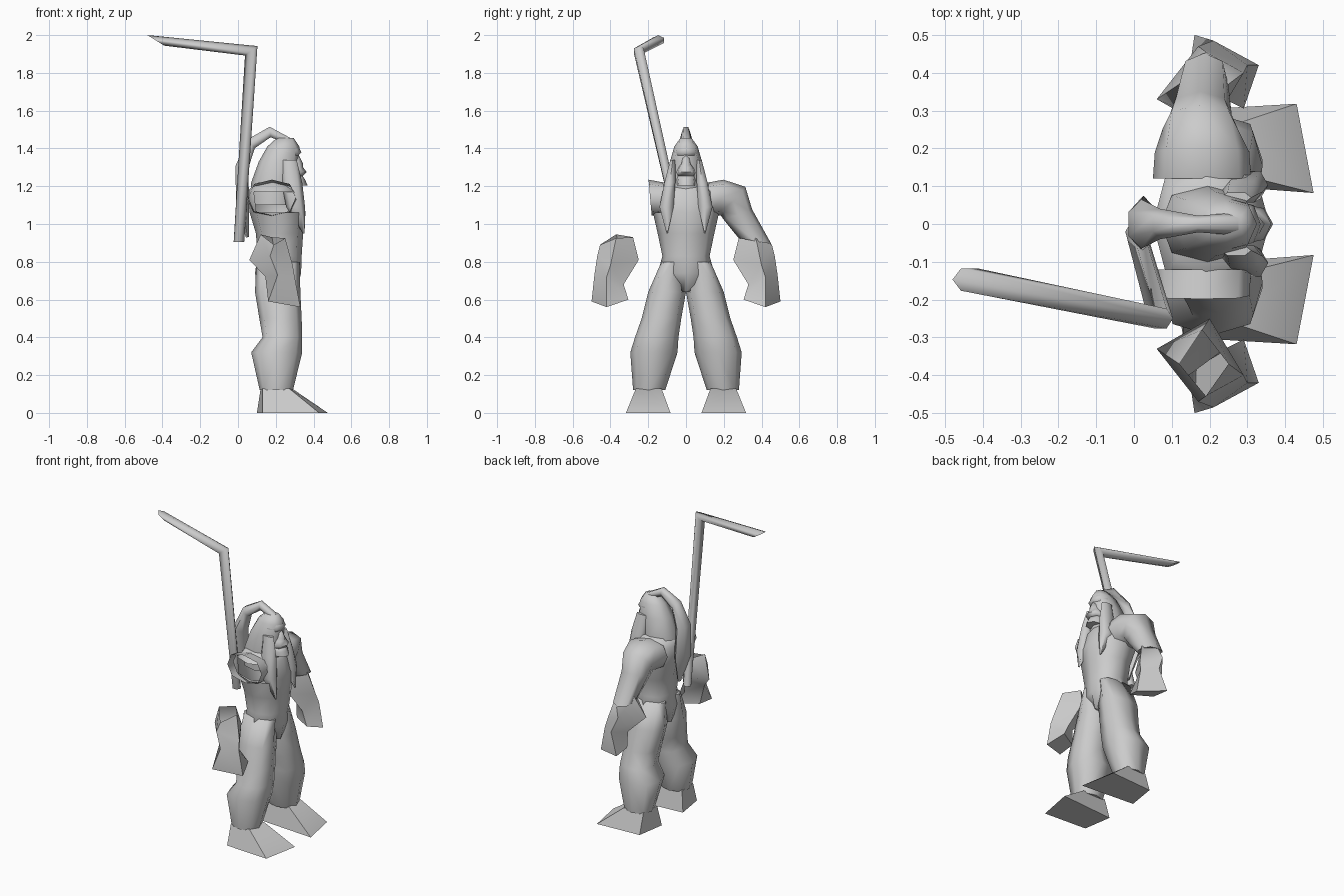
import bpy
import bmesh
from math import cos, sin, pi, radians, copysign
from mathutils import Vector

if "Cube" in bpy.data.objects:
    bpy.data.objects.remove(bpy.data.objects["Cube"], do_unlink=True)

GREY = (0.6, 0.6, 0.6, 1.0)
stone = bpy.data.materials.new("plain grey")
stone.use_nodes = True
stone.diffuse_color = GREY
stone.node_tree.nodes["Principled BSDF"].inputs["Base Color"].default_value = GREY


def finish(name, bm, angle=70):
    """Turn a bmesh into a shaded, coloured object."""
    bmesh.ops.recalc_face_normals(bm, faces=bm.faces[:])
    mesh = bpy.data.meshes.new(name)
    bm.to_mesh(mesh)
    bm.free()
    mesh.materials.append(stone)
    obj = bpy.data.objects.new(name, mesh)
    bpy.context.collection.objects.link(obj)
    bpy.ops.object.select_all(action="DESELECT")
    obj.select_set(True)
    bpy.context.view_layer.objects.active = obj
    bpy.ops.object.shade_smooth_by_angle(angle=radians(angle))


def skin(rings, cap_start=True, cap_end=True):
    """Join matching rings of points with quads."""
    bm = bmesh.new()
    loops = [[bm.verts.new(p) for p in ring] for ring in rings]
    for low, high in zip(loops, loops[1:]):
        for i in range(len(low)):
            j = (i + 1) % len(low)
            bm.faces.new((low[i], low[j], high[j], high[i]))
    if cap_start:
        bm.faces.new(loops[0])
    if cap_end:
        bm.faces.new(loops[-1])
    return bm


def soft(value, power):
    return copysign(abs(value) ** power, value)


def ovals(sections, sides=8, power=0.8):
    """Rings of points from centre, first axis, second axis."""
    turns = [2 * pi * i / sides for i in range(sides)]
    return [[c + u * soft(cos(a), power) + v * soft(sin(a), power) for a in turns]
            for c, u, v in sections]


def limb(rows, side=1, sides=8):
    """Rows of x, y, z, half depth, half width, tilt; side mirrors across y."""
    out = []
    for x, y, z, depth, width, tilt in rows:
        t = radians(tilt)
        out.append((Vector((x, y * side, z)), Vector((depth, 0, 0)),
                    Vector((0, width * cos(t) * side, width * sin(t)))))
    return ovals(out, sides)


def upright(rows):
    """Central rings from x, z, half depth, half width."""
    return limb([(x, 0, z, depth, width, 0) for x, z, depth, width in rows])


def mirrored(points, side):
    return [(x, y * side, z) for x, y, z in points]


# Torso, left open where the right arm is missing
torso = skin(upright([
    (0.21, 0.64, 0.1, 0.02),
    (0.212, 0.74, 0.122, 0.15),
    (0.22, 0.83, 0.117, 0.125),
    (0.22, 0.95, 0.125, 0.15),
    (0.21, 1.06, 0.148, 0.175),
    (0.19, 1.17, 0.14, 0.17),
    (0.19, 1.22, 0.1, 0.125),
]))
gap = [f for f in torso.faces
       if f.calc_center_median().y < -0.1 and 1.08 < f.calc_center_median().z < 1.18]
bmesh.ops.delete(torso, geom=gap, context="FACES")
finish("torso", torso)

# Legs and splayed feet
LEG = [
    (0.212, 0.075, 0.8, 0.115, 0.055, 0),
    (0.21, 0.1, 0.64, 0.12, 0.1, 0),
    (0.225, 0.13, 0.5, 0.112, 0.105, 0),
    (0.235, 0.155, 0.4, 0.105, 0.115, 0),
    (0.205, 0.17, 0.32, 0.135, 0.125, 0),
    (0.203, 0.195, 0.12, 0.088, 0.085, 0),
]
ANKLE = [(0.12, 0.13, 0.13), (0.13, 0.26, 0.13), (0.27, 0.265, 0.13), (0.285, 0.13, 0.13)]
SOLE = [(0.1, 0.11, 0), (0.13, 0.3, 0), (0.43, 0.318, 0), (0.475, 0.082, 0)]
for label, side in (("left", 1), ("right", -1)):
    finish(label + "_leg", skin(limb(LEG, side)))
    finish(label + "_foot", skin([mirrored(ANKLE, side), mirrored(SOLE, side)]))

# Left upper arm, and the hollow right shoulder it mirrors
UPPER_ARM = [
    (0.18, 0.12, 1.13, 0.13, 0.09, 90),
    (0.18, 0.19, 1.14, 0.125, 0.095, 85),
    (0.175, 0.25, 1.12, 0.1, 0.1, 50),
    (0.175, 0.275, 1.05, 0.085, 0.08, 20),
    (0.185, 0.365, 0.91, 0.065, 0.088, -10),
]
finish("left_upper_arm", skin(limb(UPPER_ARM), cap_start=False))
finish("right_shoulder", skin(limb(UPPER_ARM[:2], -1), cap_start=False, cap_end=False))

# Four-sided forearms and fists: back, outer, front, inner corners
FOREARM = [
    [(0.12, 0.37, 0.945), (0.19, 0.455, 0.89), (0.25, 0.37, 0.925), (0.18, 0.28, 0.93)],
    [(0.06, 0.33, 0.81), (0.17, 0.47, 0.83), (0.29, 0.4, 0.78), (0.2, 0.25, 0.81)],
    [(0.145, 0.4, 0.72), (0.21, 0.485, 0.73), (0.3, 0.42, 0.72), (0.24, 0.33, 0.68)],
    [(0.165, 0.38, 0.6), (0.16, 0.5, 0.59), (0.33, 0.42, 0.56), (0.29, 0.305, 0.6)],
]
finish("left_forearm", skin(FOREARM))
finish("right_forearm", skin([mirrored(ring, -1) for ring in FOREARM], cap_start=False))

# Head
finish("head", skin(upright([
    (0.19, 1.1, 0.12, 0.1),
    (0.195, 1.22, 0.125, 0.1),
    (0.215, 1.33, 0.105, 0.085),
    (0.24, 1.41, 0.085, 0.062),
    (0.25, 1.455, 0.045, 0.03),
])))
finish("brow", skin(upright([
    (0.25, 1.35, 0.06, 0.055),
    (0.26, 1.38, 0.075, 0.065),
    (0.25, 1.42, 0.065, 0.05),
])))
finish("muzzle", skin(upright([
    (0.27, 1.255, 0.075, 0.05),
    (0.28, 1.275, 0.083, 0.055),
    (0.27, 1.3, 0.075, 0.045),
    (0.27, 1.318, 0.075, 0.03),
    (0.26, 1.36, 0.065, 0.02),
])))
finish("jaw", skin(upright([
    (0.28, 1.205, 0.088, 0.05),
    (0.275, 1.235, 0.08, 0.055),
    (0.265, 1.258, 0.075, 0.05),
])))

# Long side locks ending in points on the chest
LOCK = [
    (0.27, 0.07, 1.34, 0.04, 0.015, 0),
    (0.285, 0.085, 1.22, 0.055, 0.032, 0),
    (0.305, 0.103, 1.09, 0.05, 0.042, 0),
    (0.348, 0.1, 0.95, 0.005, 0.003, 0),
]
for label, side in (("left", 1), ("right", -1)):
    finish(label + "_lock", skin(limb(LOCK, side, sides=6)))

# Ponytail arching from the crown down the back
TAIL = [
    (0.27, 1.44, 0.03, 0.02, 70),
    (0.17, 1.487, 0.022, 0.032, 95),
    (0.07, 1.425, 0.04, 0.035, 130),
    (0.02, 1.3, 0.065, 0.04, 170),
    (0.025, 1.1, 0.075, 0.04, 185),
    (0.05, 0.93, 0.012, 0.01, 190),
]
tail = []
for x, z, width, thick, turn in TAIL:
    t = radians(turn)
    tail.append((Vector((x, 0, z)), Vector((0, width, 0)),
                 Vector((thick * cos(t), 0, thick * sin(t)))))
finish("ponytail", skin(ovals(tail, sides=6, power=1)))

# Bent weapon carried on the back: shaft, mitred corner, slanted tip
weapon = [
    (Vector((0.005, -0.02, 0.905)), Vector((0.028, 0, 0)), Vector((0, 0.026, 0))),
    (Vector((0.07, -0.25, 1.917)), Vector((0.033, 0, 0.025)), Vector((0, 0.03, 0))),
    (Vector((-0.435, -0.147, 1.972)), Vector((-0.045, 0, 0.028)), Vector((0, 0.034, 0))),
]
finish("weapon", skin(ovals(weapon, sides=6, power=1)))
